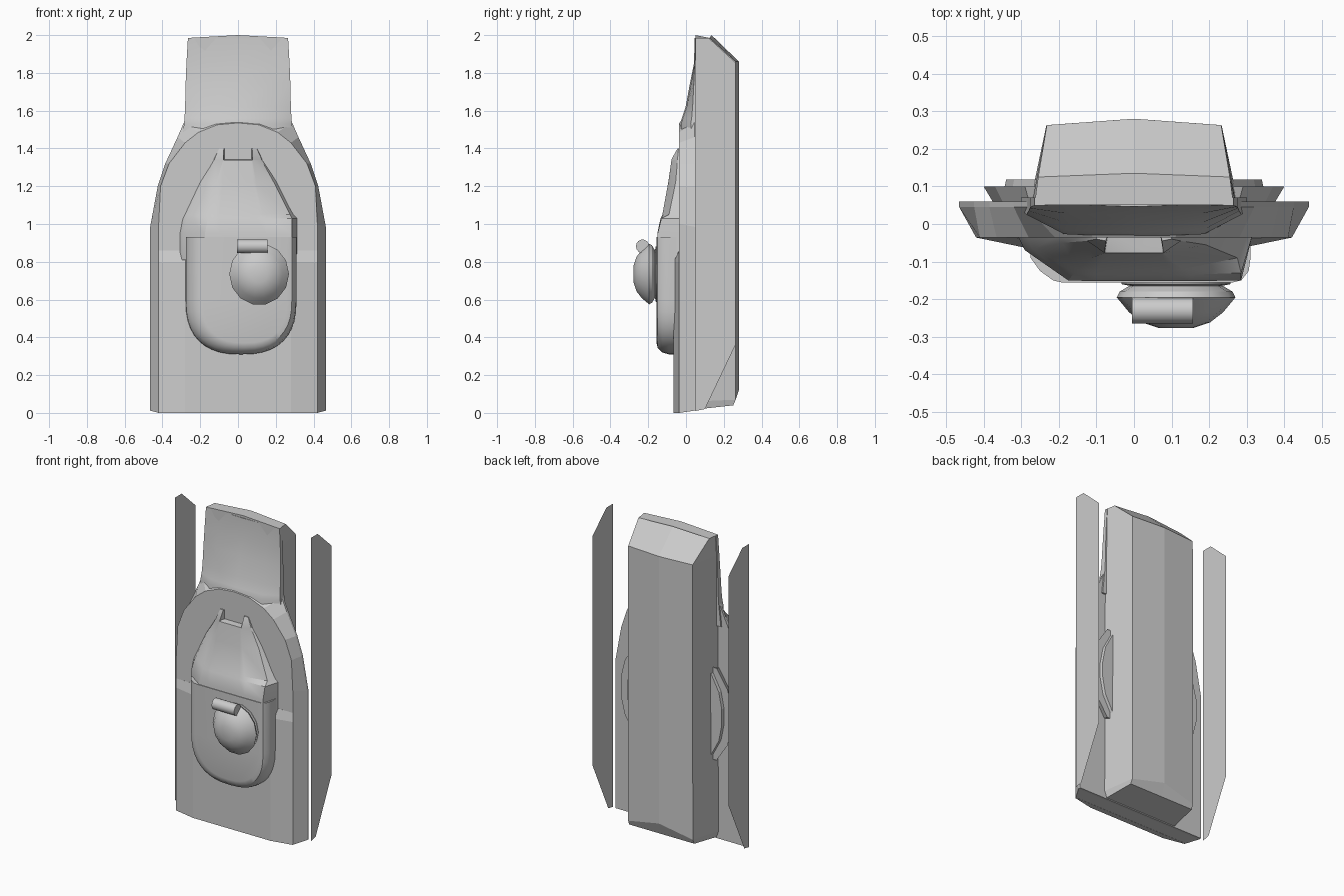
import bpy, bmesh
from math import sin, cos, pi

if "Cube" in bpy.data.objects:
    bpy.data.objects.remove(bpy.data.objects["Cube"])


def finish(name, bm, angle=None):
    bmesh.ops.recalc_face_normals(bm, faces=bm.faces[:])
    me = bpy.data.meshes.new(name)
    bm.to_mesh(me)
    bm.free()
    ob = bpy.data.objects.new(name, me)
    bpy.context.collection.objects.link(ob)
    if angle:
        bpy.ops.object.select_all(action='DESELECT')
        ob.select_set(True)
        bpy.context.view_layer.objects.active = ob
        bpy.ops.object.shade_smooth_by_angle(angle=angle)
    return ob


def loft(name, rings, angle=None):
    """Skin a list of equal-length closed rings and cap both ends."""
    bm = bmesh.new()
    rows = [[bm.verts.new(p) for p in r] for r in rings]
    n = len(rows[0])
    for a, b in zip(rows, rows[1:]):
        for i in range(n):
            j = (i + 1) % n
            bm.faces.new((a[i], a[j], b[j], b[i]))
    bm.faces.new(rows[0])
    bm.faces.new(rows[-1])
    return finish(name, bm, angle)


def mirror_xz(half, y):
    """Right-hand outline (x, z) mirrored to a closed ring at depth y."""
    left = [(-x, z) for x, z in reversed(half) if x > 0]
    return [(x, y, z) for x, z in half + left]


# Tower body with chamfered top and a ridged back
def tower_ring(xf, yf, zf, xb, yb, zb, yc, zc, zfc):
    return [(-xf, yf, zf), (0, yf, zfc), (xf, yf, zf),
            (xb, yb, zb), (0, yc, zc), (-xb, yb, zb)]


loft("tower_body", [
    tower_ring(.27, 0, .012, .235, .25, .04, .25, .04, .012),
    tower_ring(.28, .04, .06, .233, .263, .07, .28, .12, .06),
    tower_ring(.272, .05, 1.86, .232, .263, 1.86, .28, 1.86, 1.86),
    tower_ring(.265, .05, 1.985, .255, .125, 1.985, .135, 2.0, 2.0)])

# Sloping fascia on the front of the tower
fascia = []
for z, w, ys, yc in [(1.40, .30, .04, -.03), (1.53, .286, .025, -.033),
                     (1.56, .283, .03, -.022), (1.62, .28, .035, -.002),
                     (1.75, .277, .042, .022), (1.85, .273, .046, .042),
                     (1.985, .265, .049, .046)]:
    fascia.append([(-w, .07, z), (-w, ys, z), (-w * .65, yc + .006, z), (0, yc, z),
                   (w * .65, yc + .006, z), (w, ys, z), (w, .07, z)])
loft("tower_fascia", fascia, .6)

# Arched front plate with bevelled rim
front = [(.42, 0), (.42, 1.0), (.41, 1.2), (.365, 1.32), (.28, 1.43),
         (.21, 1.485), (.11, 1.525), (0, 1.535)]
rear = [(.465, .012), (.465, .985), (.425, 1.2), (.385, 1.32), (.32, 1.46),
        (.285, 1.54), (.14, 1.58), (0, 1.58)]
loft("front_plate", [mirror_xz(front, -.036), mirror_xz(rear, .045),
                     mirror_xz(rear, .06)])

# Raised lower facing of the plate
facing = [[(-.42, -.03, z), (-.42, -.036, z), (-.28, y, z),
           (.28, y, z), (.42, -.036, z), (.42, -.03, z)]
          for z, y in [(0, -.065), (.80, -.065), (.86, -.037)]]
loft("lower_facing", facing)

# Upper boss: two ears, central ramp and cheek pockets
rows = [
    (1.40, [-.10, -.03, -.10, -.04, -.075, -.045, -.07, -.03,
            .07, -.03, .075, -.045, .10, -.04, .10, -.03]),
    (1.342, [-.13, -.03, -.125, -.045, -.078, -.077, -.07, -.03,
             .07, -.03, .078, -.077, .125, -.045, .13, -.03]),
    (1.338, [-.13, -.03, -.125, -.045, -.078, -.077, -.07, -.077,
             .07, -.077, .078, -.077, .125, -.045, .13, -.03]),
    (1.22, [-.205, -.03, -.19, -.05, -.115, -.092, -.08, -.094,
            .08, -.094, .095, -.092, .19, -.055, .21, -.03]),
    (1.05, [-.285, -.03, -.26, -.065, -.15, -.122, -.1, -.125,
            .1, -.125, .13, -.12, .275, -.09, .295, -.03]),
    (1.03, [-.295, -.03, -.27, -.065, -.16, -.132, -.1, -.135,
            .1, -.135, .15, -.135, .285, -.13, .315, -.03]),
    (.95, [-.31, -.03, -.29, -.07, -.175, -.15, -.1, -.152,
           .1, -.152, .15, -.152, .285, -.15, .315, -.03]),
]
boss = [[(f[i], f[i + 1], z) for i in range(0, 16, 2)] for z, f in rows]
boss.append([(x, y, .81) for x, y, _ in boss[-1]])
loft("upper_boss", boss, .5)


# Lower boss: rounded U-shaped pad
def u_ring(xl, xr, z0, y, zc=.60, ztop=.93, n=20):
    cx, w = (xl + xr) / 2, (xr - xl) / 2
    pts = [(xl, y, ztop)]
    for i in range(n + 1):
        t = pi * i / n
        c, s = cos(t), sin(t)
        k = abs(c) ** .8 * (1 if c > 0 else -1)
        pts.append((cx - w * k, y, zc - (zc - z0) * max(s, 0) ** .8))
    return pts + [(xr, y, ztop)]


loft("lower_boss", [u_ring(-.28, .31, .31, -.03), u_ring(-.275, .31, .31, -.09),
                    u_ring(-.25, .305, .32, -.125), u_ring(-.215, .285, .345, -.15),
                    u_ring(-.19, .26, .37, -.156)], .6)


# Snap knob: neck and faceted dome
def disc(r, y, cx=.112, cz=.735, n=14):
    return [(cx + r * cos(2 * pi * i / n), y, cz + 1.04 * r * sin(2 * pi * i / n))
            for i in range(n)]


loft("knob_neck", [disc(.145, -.15), disc(.145, -.16), disc(.12, -.165),
                   disc(.12, -.185)], .5)
loft("knob_dome", [disc(.125, -.165), disc(.15, -.18), disc(.158, -.195),
                   disc(.125, -.235), disc(.09, -.262), disc(.045, -.277)], .45)

# Rolled tab across the top of the knob
tab = [[(x, -.23 + .035 * cos(2 * pi * i / 14), .882 + .036 * sin(2 * pi * i / 14))
        for i in range(14)] for x in (-.005, .157)]
loft("knob_tab", tab, .6)

# Side pods behind the plate and thin free-standing side panels
pod = [(.2, 1.14), (.29, 1.14), (.37, 1.02), (.40, .90), (.40, .78), (.37, .66),
       (.29, .54), (.2, .54)]
panel = [(.05, .01), (.10, .02), (.262, .36), (.262, 1.855), (.12, 1.985), (.05, 1.985)]
for side, s in (("left", -1), ("right", 1)):
    def pod_ring(k, y):
        return [(s * (.2 + (x - .2) * k), y, .84 + (z - .84) * (.6 + .4 * k))
                for x, z in pod]
    loft(side + "_pod", [pod_ring(.85, .05), pod_ring(1, .1), pod_ring(.72, .1),
                         pod_ring(.7, .118)])
    bm = bmesh.new()
    bm.faces.new([bm.verts.new((s * .49, y, z)) for y, z in panel[::s]])
    me = bpy.data.meshes.new(side + "_panel")
    bm.to_mesh(me)
    bm.free()
    bpy.context.collection.objects.link(bpy.data.objects.new(side + "_panel", me))
